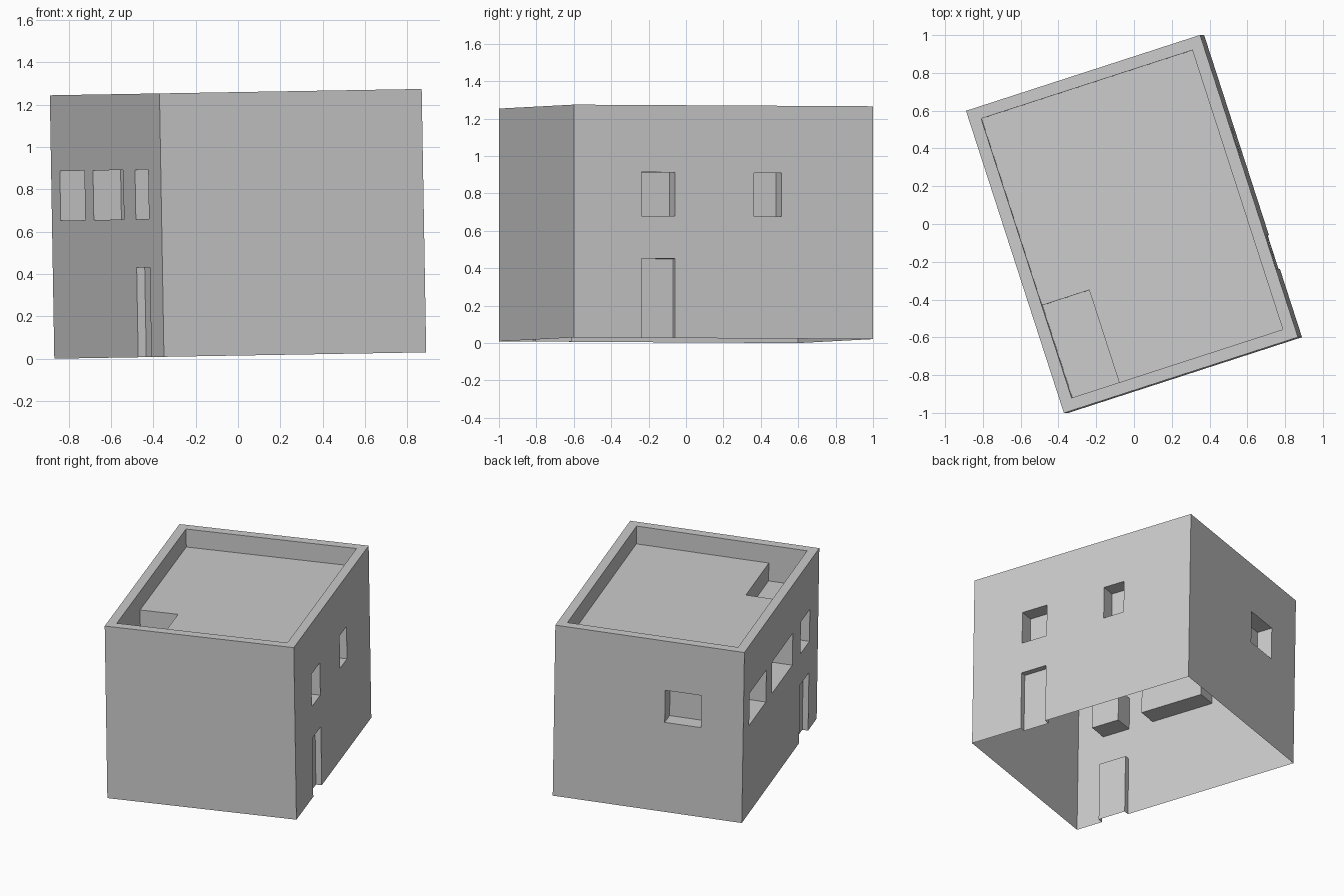
import bpy, bmesh, math
from mathutils import Matrix, Vector

if "Cube" in bpy.data.objects:
    bpy.data.objects.remove(bpy.data.objects["Cube"])

W, L, H = 1.303, 1.682, 1.245      # width, length, height of the house


def box(name, lo, hi):
    """Axis-aligned box between two opposite corners."""
    bm = bmesh.new()
    bmesh.ops.create_cube(bm, size=1)
    for v in bm.verts:
        v.co = [l + (c + 0.5) * (h - l) for c, l, h in zip(v.co, lo, hi)]
    me = bpy.data.meshes.new(name)
    bm.to_mesh(me)
    bm.free()
    ob = bpy.data.objects.new(name, me)
    bpy.context.scene.collection.objects.link(ob)
    return ob


house = box("house_shell", (0, 0, 0), (W, L, H))
cutters = []


def cut(name, lo, hi):
    c = box(name, lo, hi)
    c.hide_render = True
    cutters.append(c)
    m = house.modifiers.new(name, 'BOOLEAN')
    m.object, m.operation, m.solver = c, 'DIFFERENCE', 'EXACT'


E = 0.1                            # cutter overshoot outside the walls
WIN = (0.652, 0.886)               # window sill and head
DOOR = (-E, 0.424)


def left(name, a, b, z, d):
    cut(name, (-E, a * L, z[0]), (d, b * L, z[1]))


def right(name, a, b, z, d):
    cut(name, (W - d, a * L, z[0]), (W + E, b * L, z[1]))


# left wall: three windows and a door
for i, (a, b) in enumerate([(0.115, 0.235), (0.343, 0.618), (0.696, 0.92)]):
    left(f"left_window_{i}", a, b, WIN, 0.137)
left("left_door", 0.115, 0.235, DOOR, 0.04)

# right wall: two windows and a door
for i, (a, b) in enumerate([(0.225, 0.338), (0.602, 0.694)]):
    right(f"right_window_{i}", a, b, WIN, 0.1)
right("right_door", 0.225, 0.338, DOOR, 0.04)

# back wall window
cut("back_window", (0.223 * W, L - 0.11, WIN[0]), (0.415 * W, L + E, WIN[1]))

# roof terrace behind a parapet, with a lower stairwell corner
P, D = 0.064, 0.13
cut("roof_recess", (P, P, H - D), (W - P, L - P, H + E))
cut("roof_corner", (P, P, H - 2 * D), (P + 0.262, P + 0.515, H + 2 * E))

# bake the cuts, then remove the helpers
bpy.context.view_layer.update()
dg = bpy.context.evaluated_depsgraph_get()
me = bpy.data.meshes.new_from_object(house.evaluated_get(dg))
house.modifiers.clear()
house.data = me
for c in cutters:
    bpy.data.objects.remove(c)

# open underside, slight lean and turn, then centre on the ground
bm = bmesh.new()
bm.from_mesh(me)
floor = [f for f in bm.faces if all(abs(v.co.z) < 1e-4 for v in f.verts)]
bmesh.ops.delete(bm, geom=floor, context='FACES')
bm.transform(Matrix.Rotation(-0.017, 4, 'Y') @ Matrix.Rotation(math.radians(17.95), 4, 'Z')
             @ Matrix.Translation((-W / 2, -L / 2, 0)))
lo = [min(v.co[i] for v in bm.verts) for i in range(3)]
hi = [max(v.co[i] for v in bm.verts) for i in range(3)]
shift = Vector((-(lo[0] + hi[0]) / 2, -(lo[1] + hi[1]) / 2, -lo[2]))
bmesh.ops.translate(bm, verts=bm.verts, vec=shift)
bm.to_mesh(me)
bm.free()
